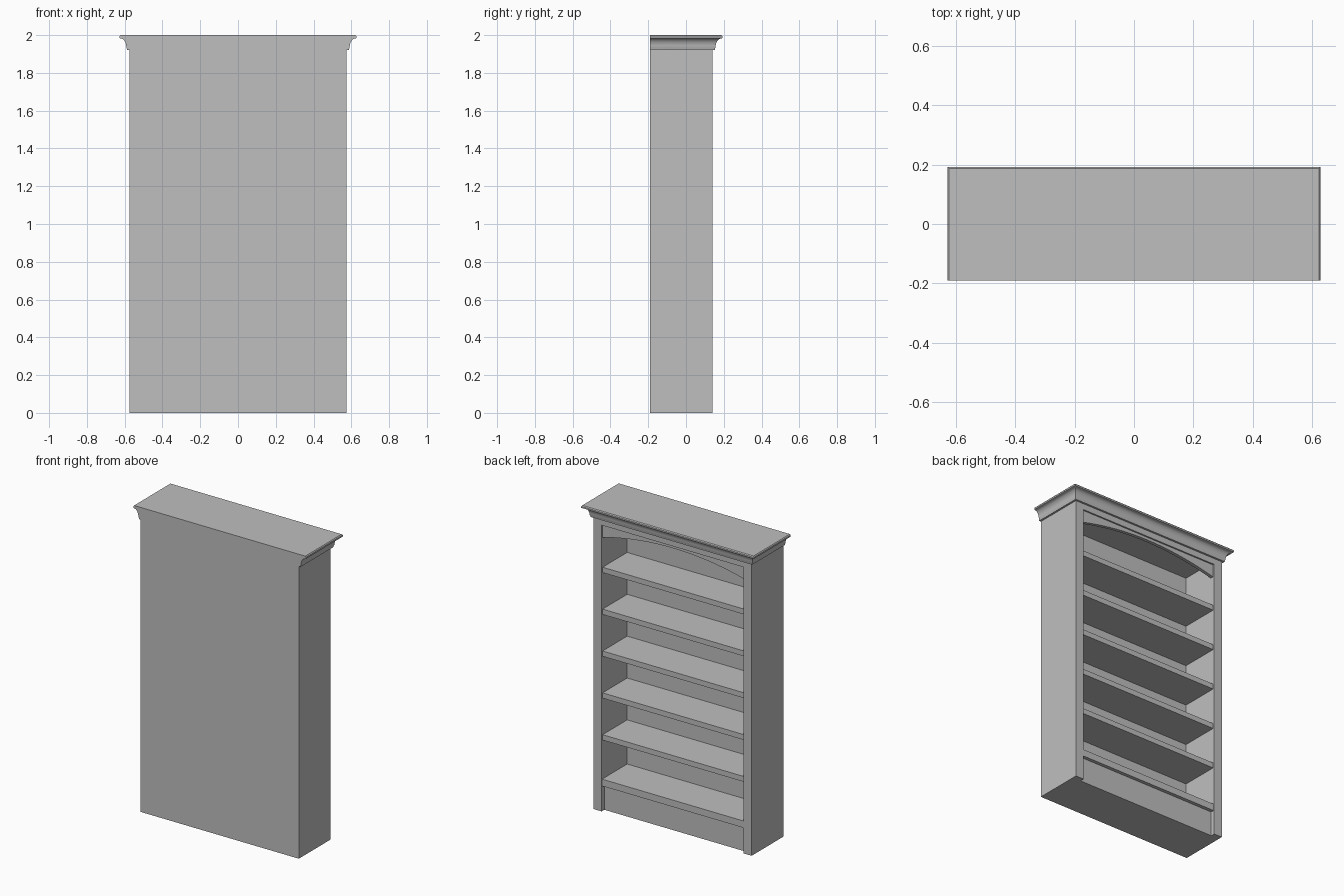
import bpy, bmesh, math

cube = bpy.data.objects.get("Cube")
if cube:
    bpy.data.objects.remove(cube, do_unlink=True)

# Single painted finish
GREY = (0.52, 0.52, 0.52, 1)
paint = bpy.data.materials.new("grey_paint")
paint.use_nodes = True
paint.diffuse_color = GREY
paint.node_tree.nodes["Principled BSDF"].inputs["Base Color"].default_value = GREY

# Main dimensions
HALF_W, BACK, FRONT = 0.575, -0.19, 0.14
OPEN_W, OPEN_TOP, INNER_BACK = 0.515, 1.88, -0.125
CASE_TOP = 1.95


def finish(name, bm, smooth=False):
    bmesh.ops.recalc_face_normals(bm, faces=bm.faces)
    mesh = bpy.data.meshes.new(name)
    bm.to_mesh(mesh)
    bm.free()
    mesh.materials.append(paint)
    obj = bpy.data.objects.new(name, mesh)
    bpy.context.collection.objects.link(obj)
    if smooth:
        bpy.ops.object.select_all(action='DESELECT')
        obj.select_set(True)
        bpy.context.view_layer.objects.active = obj
        bpy.ops.object.shade_smooth_by_angle(angle=math.radians(30))
    return obj


def box(name, x, y, z):
    bm = bmesh.new()
    bmesh.ops.create_cube(bm, size=1)
    for v in bm.verts:
        for i, (lo, hi) in enumerate((x, y, z)):
            v.co[i] = hi if v.co[i] > 0 else lo
    return finish(name, bm)


# Case: sides, back, top rail and ceiling
box("left_side", (OPEN_W, HALF_W), (BACK, FRONT), (0, CASE_TOP))
box("right_side", (-HALF_W, -OPEN_W), (BACK, FRONT), (0, CASE_TOP))
inside = (-OPEN_W, OPEN_W)
box("back_panel", inside, (BACK, INNER_BACK), (0, CASE_TOP))
box("top_rail", inside, (0.12, FRONT), (OPEN_TOP, CASE_TOP))
box("ceiling", inside, (INNER_BACK, 0.12), (1.9, CASE_TOP))

# Recessed kick board and overhanging bottom shelf
box("kick_base", inside, (INNER_BACK, 0.112), (0, 0.165))
box("bottom_shelf", inside, (INNER_BACK, 0.135), (0.165, 0.21))

# Evenly spaced shelves
for i in range(5):
    top = 0.5 + i * 0.275
    box(f"shelf_{i + 1}", inside, (INNER_BACK, 0.13), (top - 0.035, top))

# Arched valance under the top rail
bm = bmesh.new()
STEPS = 24
outline = [(OPEN_W, 1.9), (-OPEN_W, 1.9)]
for i in range(STEPS + 1):
    t = 2 * i / STEPS - 1
    outline.append((t * OPEN_W, 1.862 - 0.065 * t * t))
face = bm.faces.new([bm.verts.new((x, 0.108, z)) for x, z in outline])
ext = bmesh.ops.extrude_face_region(bm, geom=[face])
for v in ext["geom"]:
    if isinstance(v, bmesh.types.BMVert):
        v.co.y = 0.13
finish("arched_valance", bm, smooth=True)

# Crown moulding: coved profile (outward offset, height) mitred round three sides
profile = [(0, 1.92), (0.013, 1.92), (0.013, 1.928)]
for i in range(9):
    a = math.radians(90 * i / 8)
    profile.append((0.016 + 0.03 * (1 - math.cos(a)), 1.934 + 0.048 * math.sin(a)))
profile += [(0.052, 1.984), (0.052, 1.994), (0.047, 2.0)]

bm = bmesh.new()
rings = []
for off, z in profile:
    w, f = HALF_W + off, FRONT + off
    rings.append([bm.verts.new(p) for p in
                  ((-w, BACK, z), (-w, f, z), (w, f, z), (w, BACK, z))])
for low, high in zip(rings, rings[1:]):
    for i in range(3):
        bm.faces.new((low[i], low[i + 1], high[i + 1], high[i]))
bm.faces.new(rings[-1])
bm.faces.new(rings[0])
# Flat back of the crown
bm.faces.new([r[0] for r in rings] + [r[3] for r in reversed(rings)])
finish("crown_moulding", bm, smooth=True)
